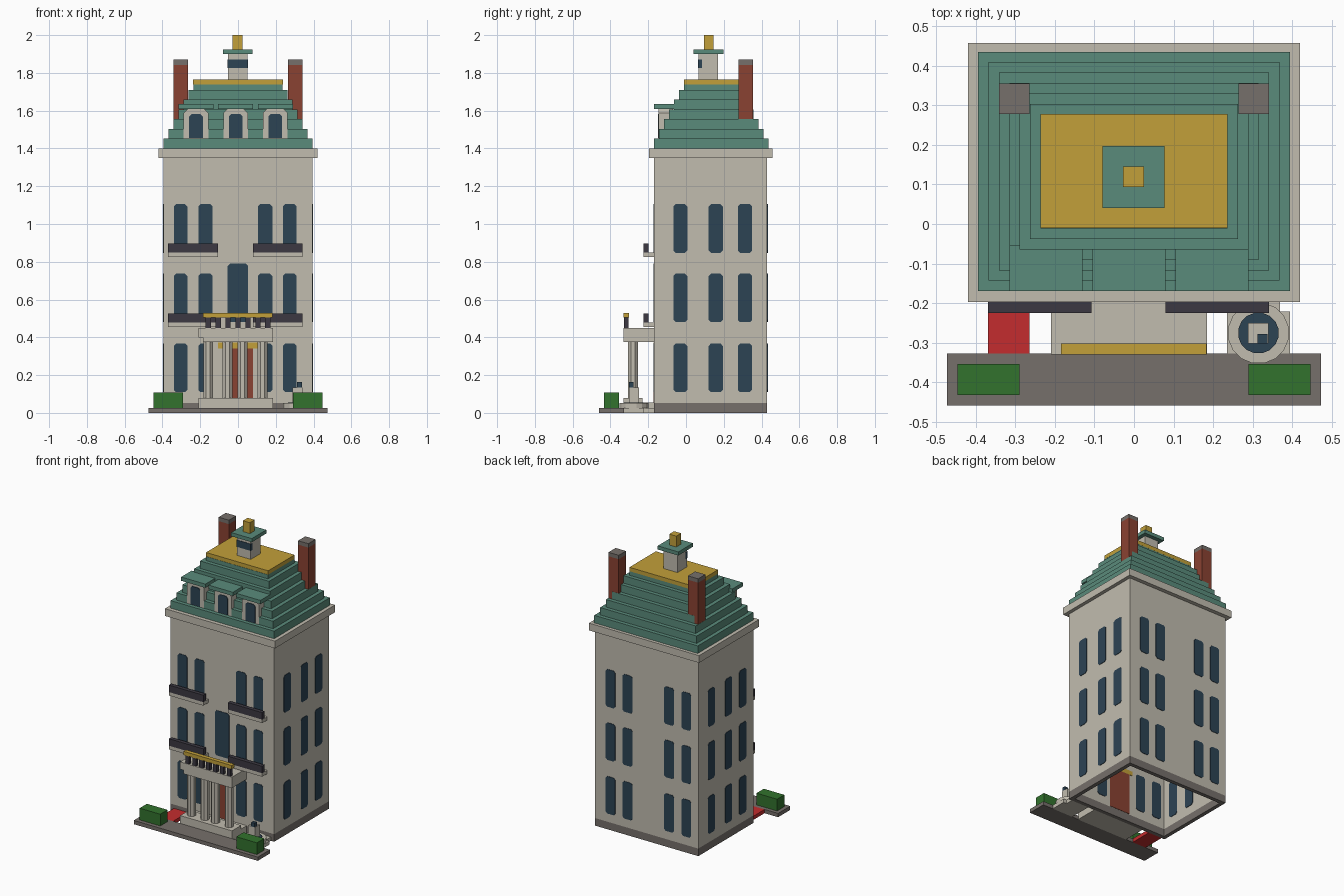
import bpy, bmesh, math
from mathutils import Matrix, Vector

cube = bpy.data.objects.get("Cube")
if cube:
    bpy.data.objects.remove(cube, do_unlink=True)


def material(name, rgb):
    lin = [((c / 255 + 0.055) / 1.055) ** 2.4 for c in rgb] + [1.0]
    m = bpy.data.materials.new(name)
    m.use_nodes = True
    m.diffuse_color = lin
    m.node_tree.nodes["Principled BSDF"].inputs["Base Color"].default_value = lin
    return m


STONE = material("warm stone", (193, 188, 175))
TEAL = material("sea green roof", (90, 139, 123))
GOLD = material("gold", (194, 160, 58))
GLASS = material("dark blue glass", (44, 67, 84))
BRICK = material("brick red", (138, 66, 50))
GREY = material("warm grey", (118, 112, 107))
IRON = material("dark iron", (60, 57, 66))
LEAF = material("hedge green", (50, 114, 45))
RED = material("bright red", (196, 44, 46))


def finish(name, bm, mat):
    me = bpy.data.meshes.new(name)
    bmesh.ops.recalc_face_normals(bm, faces=bm.faces)
    bm.to_mesh(me)
    bm.free()
    me.materials.append(mat)
    ob = bpy.data.objects.new(name, me)
    bpy.context.collection.objects.link(ob)
    return ob


def add_box(bm, x0, x1, y0, y1, z0, z1):
    mid = Vector((x0 + x1, y0 + y1, z0 + z1)) / 2
    scale = Matrix.Diagonal((x1 - x0, y1 - y0, z1 - z0, 1))
    bmesh.ops.create_cube(bm, size=1, matrix=Matrix.Translation(mid) @ scale)


def boxes(name, mat, *dims):
    bm = bmesh.new()
    for d in dims:
        add_box(bm, *d)
    return finish(name, bm, mat)


def ring(name, mat, x0, x1, y0, y1, z0, z1, t):
    return boxes(name, mat, (x0, x1, y0, y0 + t, z0, z1), (x0, x1, y1 - t, y1, z0, z1),
                 (x0, x0 + t, y0 + t, y1 - t, z0, z1), (x1 - t, x1, y0 + t, y1 - t, z0, z1))


def cylinder(name, mat, x, y, z0, z1, r, n):
    bm = bmesh.new()
    bmesh.ops.create_cone(bm, cap_ends=True, segments=n, radius1=r, radius2=r, depth=z1 - z0,
                          matrix=Matrix.Translation((x, y, (z0 + z1) / 2))
                          @ Matrix.Rotation(math.pi / n, 4, 'Z'))
    return finish(name, bm, mat)


def panel(name, mat, axis, a0, a1, z0, z1, d0, d1, c=0.012, foot=True):
    """Upright panel with clipped corners; a runs along the wall, d through it."""
    k = c if foot else 0
    prof = [(a0 + k, z0), (a1 - k, z0), (a1, z0 + k), (a1, z1 - c),
            (a1 - c, z1), (a0 + c, z1), (a0, z1 - c), (a0, z0 + k)]
    if not foot:
        prof = prof[:2] + prof[3:7]
    bm = bmesh.new()
    place = (lambda a, d, z: (a, d, z)) if axis == 'x' else (lambda a, d, z: (d, a, z))
    face = bm.faces.new([bm.verts.new(place(a, d0, z)) for a, z in prof])
    ext = bmesh.ops.extrude_face_region(bm, geom=[face])
    vs = [v for v in ext["geom"] if isinstance(v, bmesh.types.BMVert)]
    bmesh.ops.translate(bm, verts=vs, vec=place(0, d1 - d0, 0))
    return finish(name, bm, mat)


# Hollow body, plinth and cornice
X, Y0, Y1, T = 0.395, -0.17, 0.43, 0.027
E = 0.003
CX = -0.0125
ring("plinth", GREY, -X, X, Y0, Y1, 0, 0.052, T)
ring("walls", STONE, -X, X, Y0, Y1, 0.052, 1.35, T)
boxes("cornice", STONE, (-0.42, 0.42, -0.197, 0.458, 1.35, 1.4))

# Windows on all four walls, three floors
rows = [(0.11, 0.367), (0.48, 0.737), (0.847, 1.105)]
front_x = [(-0.34, -0.268), (-0.21, -0.135), (0.106, 0.182), (0.238, 0.31)]
side_y = [(-0.066, 0.007), (0.12, 0.195), (0.274, 0.35)]
for z0, z1 in rows:
    for a0, a1 in front_x:
        panel("front_window", GLASS, 'x', a0, a1, z0, z1, Y0 - E, Y0 + T + E)
        panel("back_window", GLASS, 'x', a0, a1, z0, z1, Y1 - T - E, Y1 + E)
    for a0, a1 in side_y:
        panel("right_window", GLASS, 'y', a0, a1, z0, z1, X - T - E, X + E)
        panel("left_window", GLASS, 'y', 0.26 - a1, 0.26 - a0, z0, z1, -X - E, -X + T + E)
panel("centre_window", GLASS, 'x', -0.055, 0.053, 0.48, 0.79, Y0 - E, Y0 + T + E)

# Entrance door with gilded transom
boxes("door", BRICK, (-0.08, 0.08, Y0 - E, Y0 + T + E, 0.055, 0.342))
boxes("door_transom", GOLD, (-0.105, 0.105, Y0 - E, Y0 + T + E, 0.342, 0.372))

# Balconies
for z in (0.455, 0.825):
    for x0, x1 in ((-0.37, -0.107), (0.08, 0.342)):
        boxes("balcony_slab", STONE, (x0, x1, -0.225, Y0, z, z + 0.024))
        boxes("balcony_rail", IRON, (x0, x1, -0.225, -0.198, z + 0.024, z + 0.072))

# Stepped mansard roof
levels = [1.4, 1.452, 1.503, 1.555, 1.607, 1.659, 1.71, 1.738]
for i in range(7):
    s = 0.0264 * i
    boxes("roof_step", TEAL, (-X + s, X - s, -0.17 + s, 0.436 - s, levels[i], levels[i + 1]))
boxes("roof_deck", GOLD, (-0.237, 0.237, -0.01, 0.278, 1.738, 1.765))

# Dormers
for i in (-1, 0, 1):
    c = CX + i * 0.21
    panel("dormer_frame", STONE, 'x', c - 0.065, c + 0.065, 1.452, 1.61, -0.145, -0.07, 0.022, False)
    panel("dormer_window", GLASS, 'x', c - 0.036, c + 0.036, 1.455, 1.582, -0.149, -0.144, 0.012, False)
    boxes("dormer_roof", TEAL, (c - 0.0925, c + 0.0925, -0.17, -0.055, 1.61, 1.636))

# Chimneys
for s in (-1, 1):
    xa, xb = sorted((s * 0.264, s * 0.342))
    boxes("chimney", BRICK, (xa, xb, 0.278, 0.356, 1.505, 1.843))
    boxes("chimney_cap", GREY, (xa, xb, 0.278, 0.356, 1.843, 1.87))

# Cupola with finial
boxes("cupola", STONE, (-0.054, 0.051, 0.066, 0.17, 1.765, 1.9))
boxes("cupola_window", GLASS, (-0.056, 0.053, 0.063, 0.084, 1.825, 1.872))
boxes("cupola_roof", TEAL, (-0.08, 0.077, 0.04, 0.198, 1.9, 1.925))
boxes("finial", GOLD, (-0.028, 0.025, 0.094, 0.146, 1.925, 2.0))

# Portico: base, columns, slab and balustrade
boxes("portico_base", STONE, (-0.21, 0.185, -0.33, Y0, 0.0, 0.055),
      (-0.21, 0.185, -0.33, -0.23, 0.055, 0.08))
for x in (-0.158, -0.056, 0.024, 0.129):
    cylinder("portico_column", STONE, x, -0.28, 0.08, 0.375, 0.028, 8)
boxes("portico_slab", STONE, (-0.185, 0.185, -0.33, Y0, 0.375, 0.45),
      (-0.21, 0.185, -0.33, Y0, 0.4, 0.45))
for i in range(7):
    x = -0.158 + i * 0.0527
    boxes("baluster", IRON, (x - 0.014, x + 0.014, -0.328, -0.305, 0.45, 0.505))
boxes("balustrade_rail", GOLD, (-0.185, 0.183, -0.33, -0.302, 0.505, 0.53))

# Pavement, mat and hedges
boxes("pavement", GREY, (-0.473, 0.473, -0.46, -0.328, 0, 0.026))
boxes("red_mat", RED, (-0.37, -0.265, -0.328, Y0, 0, 0.026))
for s in (-1, 1):
    xa, xb = sorted((s * 0.29, s * 0.447))
    boxes("hedge", LEAF, (xa, xb, -0.433, -0.354, 0.026, 0.107))

# Garden path with small fountain
boxes("garden_path", STONE, (0.235, 0.37, -0.328, Y0, 0, 0.026),
      (0.37, 0.395, -0.328, -0.222, 0, 0.026))
cylinder("fountain_basin", STONE, 0.315, -0.276, 0.026, 0.052, 0.078, 16)
cylinder("fountain_water", GLASS, 0.315, -0.276, 0.052, 0.056, 0.052, 16)
boxes("fountain_post", STONE, (0.289, 0.341, -0.302, -0.25, 0.052, 0.135))
boxes("fountain_spout", GLASS, (0.313, 0.338, -0.303, -0.278, 0.135, 0.163))
